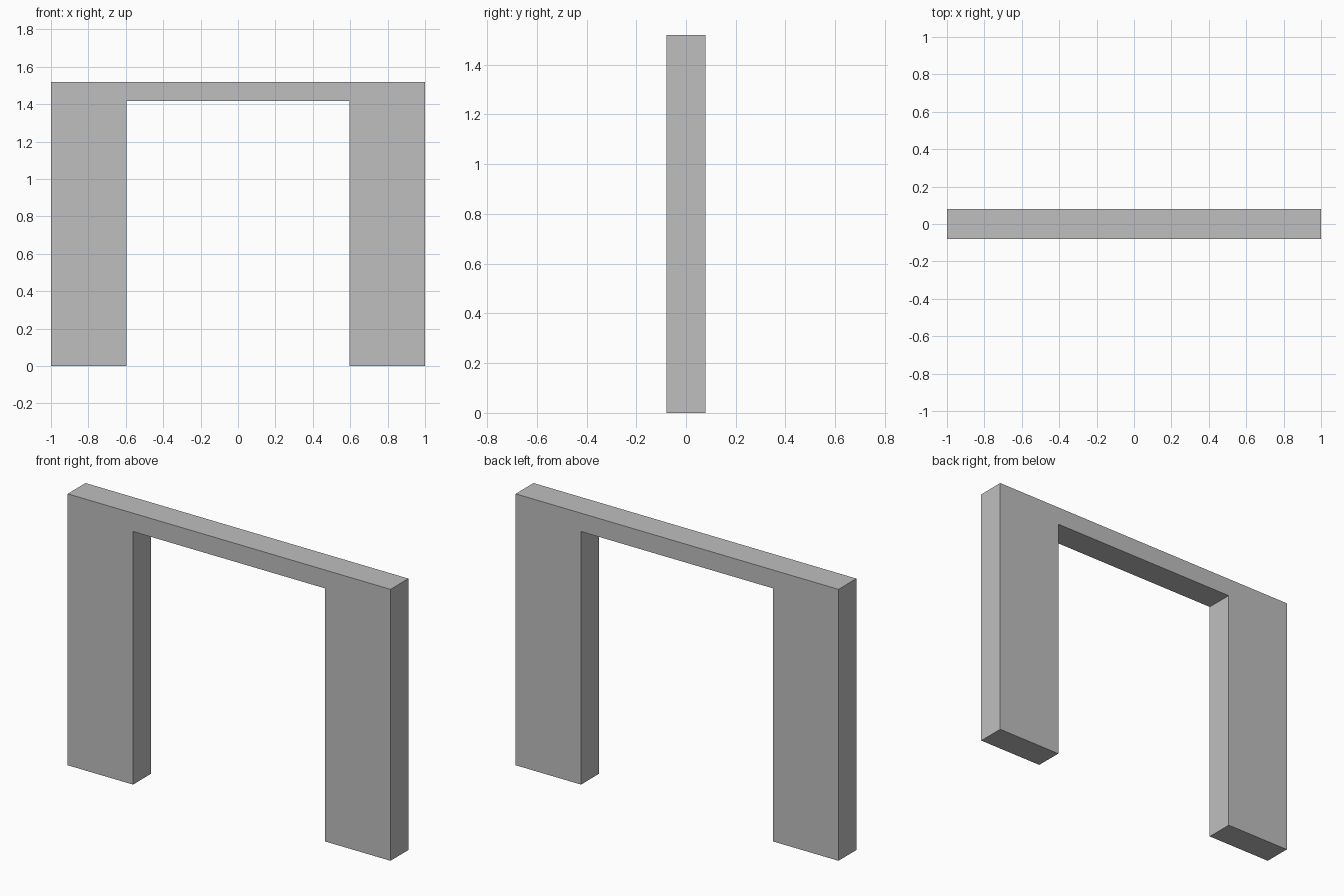
import bpy
import bmesh

cube = bpy.data.objects.get("Cube")
if cube:
    bpy.data.objects.remove(cube, do_unlink=True)

HALF_WIDTH, HEIGHT, DEPTH = 1.0, 1.52, 0.158
OPENING_HALF, OPENING_HEIGHT = 0.595, 1.417

# Plain grey material
grey = bpy.data.materials.new("plain_grey")
grey.use_nodes = True
colour = (0.52, 0.52, 0.52, 1)
grey.diffuse_color = colour
grey.node_tree.nodes["Principled BSDF"].inputs["Base Color"].default_value = colour

# Portal outline: left half mirrored into the right half
half = [(HALF_WIDTH, HEIGHT), (HALF_WIDTH, 0), (OPENING_HALF, 0), (OPENING_HALF, OPENING_HEIGHT)]
outline = half + [(-x, z) for x, z in reversed(half)]

# Extrude the outline through the depth of the frame
bm = bmesh.new()
front = bm.faces.new([bm.verts.new((x, -DEPTH / 2, z)) for x, z in outline])
extruded = bmesh.ops.extrude_face_region(bm, geom=[front], use_keep_orig=True)
moved = [v for v in extruded["geom"] if isinstance(v, bmesh.types.BMVert)]
bmesh.ops.translate(bm, verts=moved, vec=(0, DEPTH, 0))
bmesh.ops.recalc_face_normals(bm, faces=bm.faces)

mesh = bpy.data.meshes.new("portal_frame")
bm.to_mesh(mesh)
bm.free()
mesh.materials.append(grey)
frame = bpy.data.objects.new("portal_frame", mesh)
bpy.context.collection.objects.link(frame)
